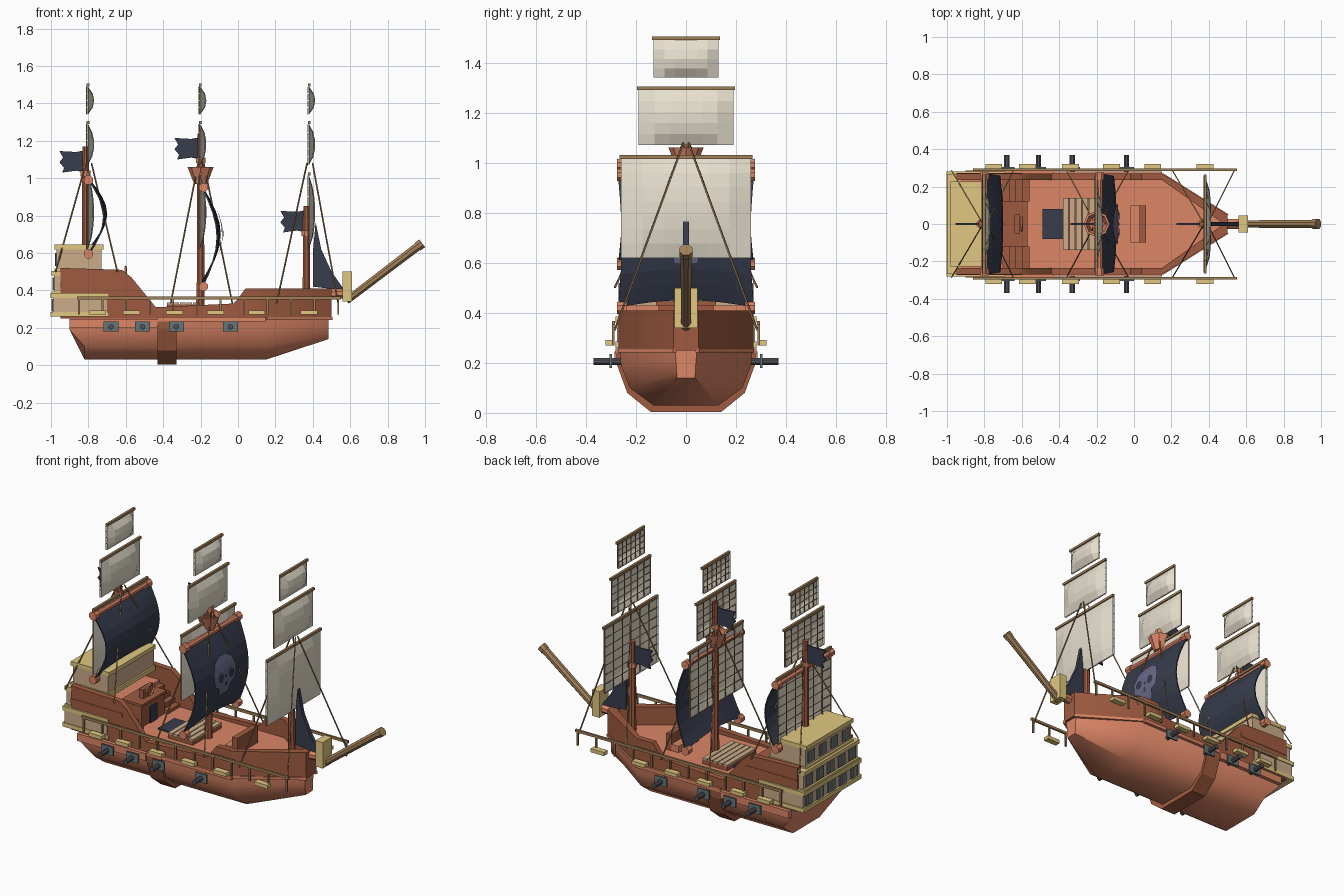
import bpy, bmesh, math
from mathutils import Vector

cube = bpy.data.objects.get("Cube")
if cube:
    bpy.data.objects.remove(cube)


def paint(name, red, green, blue):
    material = bpy.data.materials.new(name)
    linear = [channel ** 2.2 for channel in (red, green, blue)] + [1]
    material.diffuse_color = linear
    material.use_nodes = True
    material.node_tree.nodes["Principled BSDF"].inputs["Base Color"].default_value = linear
    return material


HULL = paint("warm timber", .86, .52, .4)
DARK = paint("dark timber", .62, .36, .26)
TAN = paint("tan planks", .79, .67, .54)
GOLD = paint("ochre trim", .88, .78, .5)
CREAM = paint("cream canvas", .93, .9, .83)
NAVY = paint("navy cloth", .23, .25, .31)
SKULL = paint("violet grey emblem", .42, .41, .53)
IRON = paint("dark iron", .32, .32, .35)
GLASS = paint("grey green glass", .4, .46, .47)
ROPE = paint("rope brown", .63, .5, .35)


# ---- Helpers ----
def build(name, verts, faces, material):
    mesh = bpy.data.meshes.new(name)
    mesh.from_pydata([tuple(v) for v in verts], [], faces)
    bm = bmesh.new()
    bm.from_mesh(mesh)
    bmesh.ops.recalc_face_normals(bm, faces=bm.faces)
    bm.to_mesh(mesh)
    bm.free()
    mesh.materials.append(material)
    obj = bpy.data.objects.new(name, mesh)
    bpy.context.collection.objects.link(obj)
    return obj


def soften(obj):
    bpy.ops.object.select_all(action='DESELECT')
    obj.select_set(True)
    bpy.context.view_layer.objects.active = obj
    bpy.ops.object.shade_smooth_by_angle(angle=math.radians(40))


def loft(name, rings, material, caps=True):
    count = len(rings[0])
    verts = [point for ring in rings for point in ring]
    faces = []
    for row in range(len(rings) - 1):
        for i in range(count):
            j, low = (i + 1) % count, row * count
            faces.append((low + i, low + j, low + count + j, low + count + i))
    if caps:
        faces += [tuple(range(count)), tuple(range(len(verts) - count, len(verts)))]
    return build(name, verts, faces, material)


def box(name, x, y, z, material):
    rings = [[(x[0], y[0], h), (x[1], y[0], h), (x[1], y[1], h), (x[0], y[1], h)] for h in z]
    return loft(name, rings, material)


def tube(name, start, end, radius, material, sides=8, tip=None):
    start, end = Vector(start), Vector(end)
    turn = (end - start).to_track_quat('Z', 'Y')
    rings = []
    for centre, size in ((start, radius), (end, tip or radius)):
        angles = [math.tau * (i + .5) / sides for i in range(sides)]
        rings.append([centre + turn @ Vector((math.cos(a) * size, math.sin(a) * size, 0)) for a in angles])
    return loft(name, rings, material)


def plate(name, outline, thickness, material):
    # Upright plate lying along the ship's centre line
    return loft(name, [[(x, y, z) for x, z in outline] for y in (-thickness, thickness)], material)


def sheet(name, surface, columns, rows, material):
    verts = [surface(2 * i / columns - 1, j / rows) for j in range(rows + 1) for i in range(columns + 1)]
    step = columns + 1
    faces = [(j * step + i, j * step + i + 1, (j + 1) * step + i + 1, (j + 1) * step + i)
             for j in range(rows) for i in range(columns)]
    return build(name, verts, faces, material)


# ---- Lower hull, with the keel band and wales ----
SECTION = [(.13, .03), (.225, .1), (.26, .19), (.265, .26)]
STEM = [(.035, .14), (.037, .16), (.04, .21), (.045, .26)]


def ring(xs, half):
    right = [(x, y, z) for x, (y, z) in zip(xs, half)]
    return right + [(x, -y, z) for x, y, z in reversed(right)]


soften(loft("lower_hull", [ring((-.82, -.82, -.9, -.9), SECTION), ring([.15] * 4, SECTION),
                           ring([.485] * 4, STEM)], HULL))
BAND = [(.14, .003), (.235, .08), (.275, .19), (.28, .25)]
loft("keel_band", [ring([x] * 4, BAND) for x in (-.43, -.33)], DARK)

# ---- Bulwarks: one side as (x, half width, top), mirrored ----
WALL = [(-.95, .27, .52), (-.62, .27, .51), (-.57, .27, .47), (-.44, .27, .31), (-.02, .27, .33),
        (.04, .27, .41), (.15, .27, .41), (.5, .05, .41), (.5, 0, .41)]
rings = []
for x, y, top in WALL:
    inner_x = x - .04 if x > .3 else x
    inner_y = max(y - .035, 0)
    rings.append([(x, y, .25), (x, y, top), (inner_x, inner_y, top), (inner_x, inner_y, .25)])
bulwark = loft("bulwark", rings, DARK)
bulwark.modifiers.new("mirror", 'MIRROR').use_axis = (False, True, False)
soften(bulwark)
for side in (1, -1):
    box("wale", (-.9, -.43), (side * .26, side * .285), (.2, .245), HULL)
    box("side_wale", (-.43, .15), (side * .26, side * .282), (.235, .258), HULL)
    tube("bow_wale", (.15, side * .265, .25), (.5, side * .045, .25), .012, HULL, 4)
    tube("quarter_cap", (-.95, side * .26, .43), (-.6, side * .26, .43), .018, DARK, 4)
edge = [(x, y) for x, y, top in WALL if y]
edge = edge + [(x, -y) for x, y in reversed(edge)]
loft("main_deck", [[(x * .98, y * .96, z) for x, y in edge] for z in (.25, .3)], HULL)

# ---- Deck fittings ----
box("dark_hatch", (-.49, -.38), (-.08, .08), (.3, .31), NAVY)
box("grating_base", (-.38, -.21), (-.14, .14), (.3, .325), DARK)
for i in range(5):
    left = -.38 + i * .035
    box("grating_slat", (left, left + .03), (-.14, .14), (.325, .335), TAN)
box("fore_bench", (.03, .065), (-.1, .1), (.3, .4), DARK)
box("fore_step", (-.02, .03), (-.1, .1), (.3, .34), HULL)
box("quarter_deck", (-.95, -.7), (-.24, .24), (.3, .43), HULL)
box("helm_house", (-.7, -.58), (-.11, .11), (.3, .43), DARK)
box("helm_floor", (-.71, -.57), (-.12, .12), (.43, .445), DARK)
box("cabin_door", (-.58, -.573), (-.035, .035), (.3, .4), NAVY)
box("wheel_post", (-.64, -.61), (-.05, .05), (.44, .5), DARK)
bpy.ops.mesh.primitive_torus_add(major_radius=.035, minor_radius=.007, major_segments=12, minor_segments=4,
                                 location=(-.6, 0, .49), rotation=(0, math.pi / 2, 0))
bpy.context.object.name = "steering_wheel"
bpy.context.object.data.materials.append(HULL)
for side in (1, -1):
    for i in range(4):
        back = -.7 + i * .035
        box("stair_step", (back, back + .035), (side * .12, side * .24), (.3, .41 - i * .03), DARK)

# ---- Stern gallery: three rows with trims and windows ----
for low, high, half, back, front, count in [(.27, .37, .276, -.99, -.7, 5), (.38, .49, .262, -.985, -.93, 5),
                                            (.5, .63, .222, -.97, -.73, 4)]:
    box("stern_row", (back, front), (-half, half), (low, high), TAN)
    for height in (low, high):
        box("stern_trim", (back - .012, front + .01), (-half - .005, half + .005), (height - .01, height + .015), GOLD)
    for i in range(count):
        centre = half * (2 * (i + .5) / count - 1)
        middle = (low + high) / 2
        box("stern_window", (back - .005, back), (centre - .033, centre + .033), (middle - .034, middle + .034), GLASS)
        box("window_bar", (back - .008, back), (centre - .003, centre + .003), (middle - .034, middle + .034), TAN)

# ---- Cannons, rails and side platforms ----
for side in (1, -1):
    for x in (-.68, -.51, -.33, -.04):
        box("gun_port", (x - .04, x + .04), (side * .295, side * .305), (.18, .235), GLASS)
        tube("cannon", (x, side * .25, .205), (x, side * .37, .205), .015, IRON)
    box("side_rail", (-.86, .55), (side * .284, side * .296), (.352, .368), ROPE)
    for i in range(12):
        x = -.85 + i * .126
        box("rail_post", (x - .005, x + .005), (side * .285, side * .295), (.27, .355), ROPE)
    for x in (-.75, -.57, -.34, -.12, .1, .38):
        box("side_platform", (x - .045, x + .045), (side * .285, side * .322), (.27, .292), GOLD)

# ---- Masts, cream sails with flat netting, flags and stays ----
MASTS = [("mizzen", -.815, -.803, .4, 1.17, 1.03, .5), ("main", -.2, -.203, .3, 1.24, 1.1, .33),
         ("fore", .366, .379, .3, .85, .71, .33)]
SAILS = [("lower", .62, 1.015, .26, 7), ("middle", 1.07, 1.29, .19, 5), ("top", 1.34, 1.49, .13, 4)]
for mast, x, hang, base, top, flag_low, foot in MASTS:
    tube(mast + "_mast", (x, 0, base), (x, 0, top), .023, DARK, tip=.018)
    tube(mast + "_collar", (x, 0, top - .16), (x, 0, top - .13), .028, HULL)
    plate(mast + "_flag", [(x + dx, flag_low + dz) for dx, dz in (
        (0, 0), (-.05, .01), (-.125, 0), (-.115, .025), (-.14, .055), (-.12, .08), (-.14, .115), (-.05, .11), (0, .12))],
        .005, NAVY)
    for sail, low, high, half, rows in SAILS:
        def canvas(u, t):
            swell = .034 * math.sin(math.pi * t) ** .7 * (1 - u ** 4) if 0 < t < 1 else 0
            return (hang + swell, u * half, low + t * (high - low))
        sheet(f"{mast}_{sail}_sail", canvas, 6, rows, CREAM)
        net = sheet(f"{mast}_{sail}_net", lambda u, t: (hang - .005, u * half, low + t * (high - low)), 6, rows, ROPE)
        wire = net.modifiers.new("net", 'WIREFRAME')
        wire.thickness = .007
        wire.use_even_offset = False
        box(f"{mast}_{sail}_yard", (hang - .006, hang + .008), (-half - .005, half + .005), (high, high + .015), ROPE)
    for side in (1, -1):
        for start, reach in ((hang - .01, -.16), (hang + .02, .17)):
            tube(mast + "_stay", (start, side * .01, 1.08), (x + reach, side * .285, foot), .0045, ROPE, 4)
loft("crows_nest", [[(-.2 + r * math.cos(a), r * math.sin(a), z) for a in [math.tau * i / 8 for i in range(8)]]
                    for r, z in ((.035, .97), (.07, 1.06), (.058, 1.06), (.04, 1))], HULL)


# ---- Billowing navy sails ----
def billow(x, low, high, offset=0):
    def surface(u, t):
        swell = math.sin(math.pi * t)
        depth = swell * (.078 + .015 * (1 - u * u))
        arch = .03 * (1 - u * u) * (1 - t)
        return (x + depth + offset, u * (.272 - .015 * swell), low + arch + t * (high - low))
    return surface


for mast, x, low, high in (("mizzen", -.8, .595, .99), ("main", -.185, .42, .95)):
    cloth = sheet(mast + "_navy_sail", billow(x, low, high), 8, 8, NAVY)
    cloth.modifiers.new("cloth", 'SOLIDIFY').thickness = .008
    tube(mast + "_navy_yard", (x, -.27, high), (x, .27, high), .018, HULL)
    for side in (1, -1):
        for height in (low, high):
            tube("yard_end", (x, side * .235, height), (x, side * .275, height), .026, HULL)


# ---- Skull emblem, laid on the main sail in rings ----
def emblem(name, outline, u, t, offset, material):
    surface = billow(-.185, .42, .95, offset)
    rings = [[surface(u + du * k, t + dt * k) for du, dt in outline] for k in (.05, .35, .7, 1)]
    loft(name, rings, material, caps=False)


def oval(width, height):
    return [(width * math.cos(math.tau * i / 12), height * math.sin(math.tau * i / 12)) for i in range(12)]


HALF_SKULL = [(.18, -.23), (.22, -.12), (.38, -.08), (.42, .06), (.33, .18), (.13, .24)]
emblem("skull", HALF_SKULL + [(-u, t) for u, t in reversed(HALF_SKULL)], 0, .52, .01, SKULL)
for side in (1, -1):
    emblem("skull_eye", oval(.1, .055), side * .19, .53, .014, NAVY)
emblem("skull_nose", oval(.04, .03), 0, .43, .014, NAVY)

# ---- Bow: jib, figurehead block and bowsprit ----
plate("jib", [(.415, .765), (.4, .6), (.4, .42), (.57, .4), (.5, .5), (.445, .62)], .012, NAVY)
tube("stem_spar", (.46, 0, .38), (.6, 0, .385), .028, HULL)
box("bow_block", (.56, .61), (-.045, .045), (.34, .5), GOLD)
tube("bowsprit", (.58, 0, .345), (.975, 0, .645), .021, ROPE, tip=.024)
tube("bowsprit_cap", (.96, 0, .633), (.985, 0, .652), .028, ROPE)
